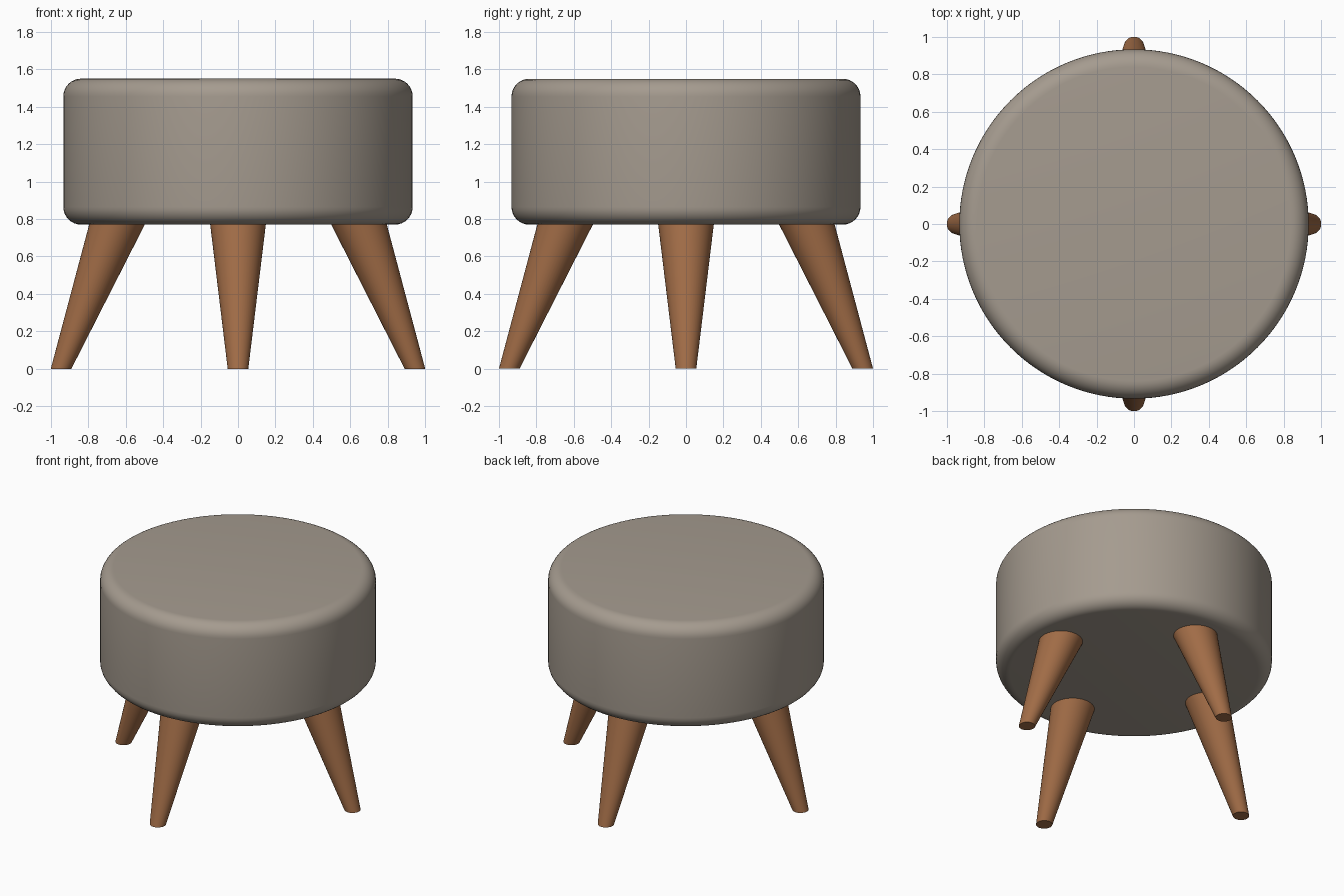
import bpy, bmesh, math

if "Cube" in bpy.data.objects:
    bpy.data.objects.remove(bpy.data.objects["Cube"])

def material(name, rgb):
    m = bpy.data.materials.new(name)
    m.diffuse_color = (*rgb, 1)
    m.use_nodes = True
    m.node_tree.nodes["Principled BSDF"].inputs["Base Color"].default_value = m.diffuse_color
    return m

FABRIC = material("taupe fabric", (0.376, 0.328, 0.275))
WOOD = material("warm wood", (0.36, 0.152, 0.063))

def lathe_rings(name, rings, mat, n):
    """Loft horizontal circles (centre x, centre y, z, radius), capped at both ends."""
    bm = bmesh.new()
    loops = [[bm.verts.new((x + r * math.cos(2 * math.pi * i / n),
                            y + r * math.sin(2 * math.pi * i / n), z))
              for i in range(n)] for x, y, z, r in rings]
    for a, b in zip(loops, loops[1:]):
        for i in range(n):
            j = (i + 1) % n
            bm.faces.new((a[i], a[j], b[j], b[i]))
    bm.faces.new(loops[0][::-1])
    bm.faces.new(loops[-1])
    me = bpy.data.meshes.new(name)
    bm.to_mesh(me)
    bm.free()
    me.materials.append(mat)
    ob = bpy.data.objects.new(name, me)
    bpy.context.collection.objects.link(ob)
    bpy.ops.object.select_all(action='DESELECT')
    ob.select_set(True)
    bpy.context.view_layer.objects.active = ob
    bpy.ops.object.shade_smooth_by_angle(angle=math.radians(35))
    return ob

# Round cushion with rolled top and bottom edges
R, Z0, Z1, B, STEPS = 0.933, 0.77, 1.55, 0.095, 8
arc = [math.pi / 2 * k / STEPS for k in range(STEPS + 1)]
low = [(0, 0, Z0 + B - B * math.cos(a), R - B + B * math.sin(a)) for a in arc]
high = [(0, 0, Z1 - B + B * math.sin(a), R - B + B * math.cos(a)) for a in arc]
lathe_rings("seat", low + high, FABRIC, 128)

# Four splayed tapered legs, cut level at the floor and under the seat
for k, side in enumerate(("right", "back", "left", "front")):
    c, s = ((1, 0), (0, 1), (-1, 0), (0, -1))[k]
    lathe_rings(side + "_leg", [(0.945 * c, 0.945 * s, 0, 0.055),
                                (0.645 * c, 0.645 * s, Z0 + 0.004, 0.149)], WOOD, 48)
